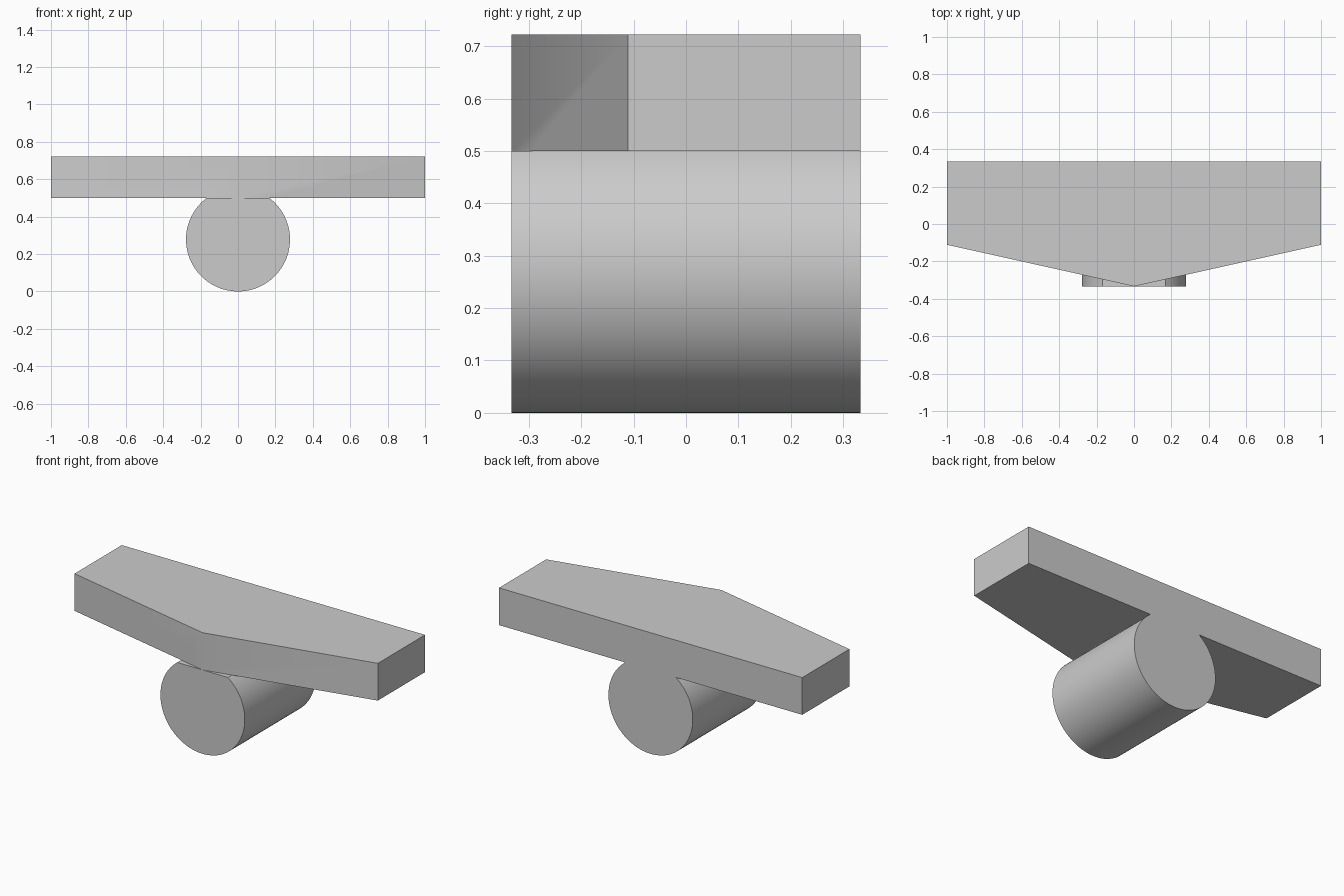
import bpy, bmesh, math

if "Cube" in bpy.data.objects:
    bpy.data.objects.remove(bpy.data.objects["Cube"])


def extrude_profile(name, points, direction):
    """Extrude a closed planar outline along a direction into a solid."""
    bm = bmesh.new()
    face = bm.faces.new([bm.verts.new(p) for p in points])
    out = bmesh.ops.extrude_face_region(bm, geom=[face])
    verts = [g for g in out["geom"] if isinstance(g, bmesh.types.BMVert)]
    bmesh.ops.translate(bm, verts=verts, vec=direction)
    bmesh.ops.recalc_face_normals(bm, faces=bm.faces)
    mesh = bpy.data.meshes.new(name)
    bm.to_mesh(mesh)
    bm.free()
    obj = bpy.data.objects.new(name, mesh)
    bpy.context.collection.objects.link(obj)
    return obj


HALF_DEPTH, SLAB_Z, SLAB_H, RADIUS = 1 / 3, 0.5, 0.222, 0.278

# Slab with a pointed front edge
outline = [(-1, HALF_DEPTH), (-1, -0.111), (0, -HALF_DEPTH), (1, -0.111), (1, HALF_DEPTH)]
slab = extrude_profile("pointed_slab_on_roller", [(x, y, SLAB_Z) for x, y in outline], (0, 0, SLAB_H))

# Roller along y, cut flat where it meets the slab
half_gap = math.acos((SLAB_Z - RADIUS) / RADIUS)
steps = 72
angles = [half_gap + (2 * math.pi - 2 * half_gap) * i / steps for i in range(steps + 1)]
arc = [(RADIUS * math.sin(a), -HALF_DEPTH, RADIUS + RADIUS * math.cos(a)) for a in angles]
roller = extrude_profile("roller", arc, (0, 2 * HALF_DEPTH, 0))

# Fuse both into one solid
mod = slab.modifiers.new("fuse", "BOOLEAN")
mod.operation = "UNION"
mod.solver = "EXACT"
mod.object = roller
bpy.context.view_layer.objects.active = slab
slab.select_set(True)
bpy.ops.object.modifier_apply(modifier=mod.name)
bpy.data.objects.remove(roller)

# Merge the flush back faces
bm = bmesh.new()
bm.from_mesh(slab.data)
bmesh.ops.remove_doubles(bm, verts=bm.verts, dist=1e-5)
bmesh.ops.dissolve_limit(bm, angle_limit=math.radians(0.5), verts=bm.verts, edges=bm.edges)
bm.to_mesh(slab.data)
bm.free()
bpy.ops.object.shade_smooth_by_angle(angle=math.radians(30))
